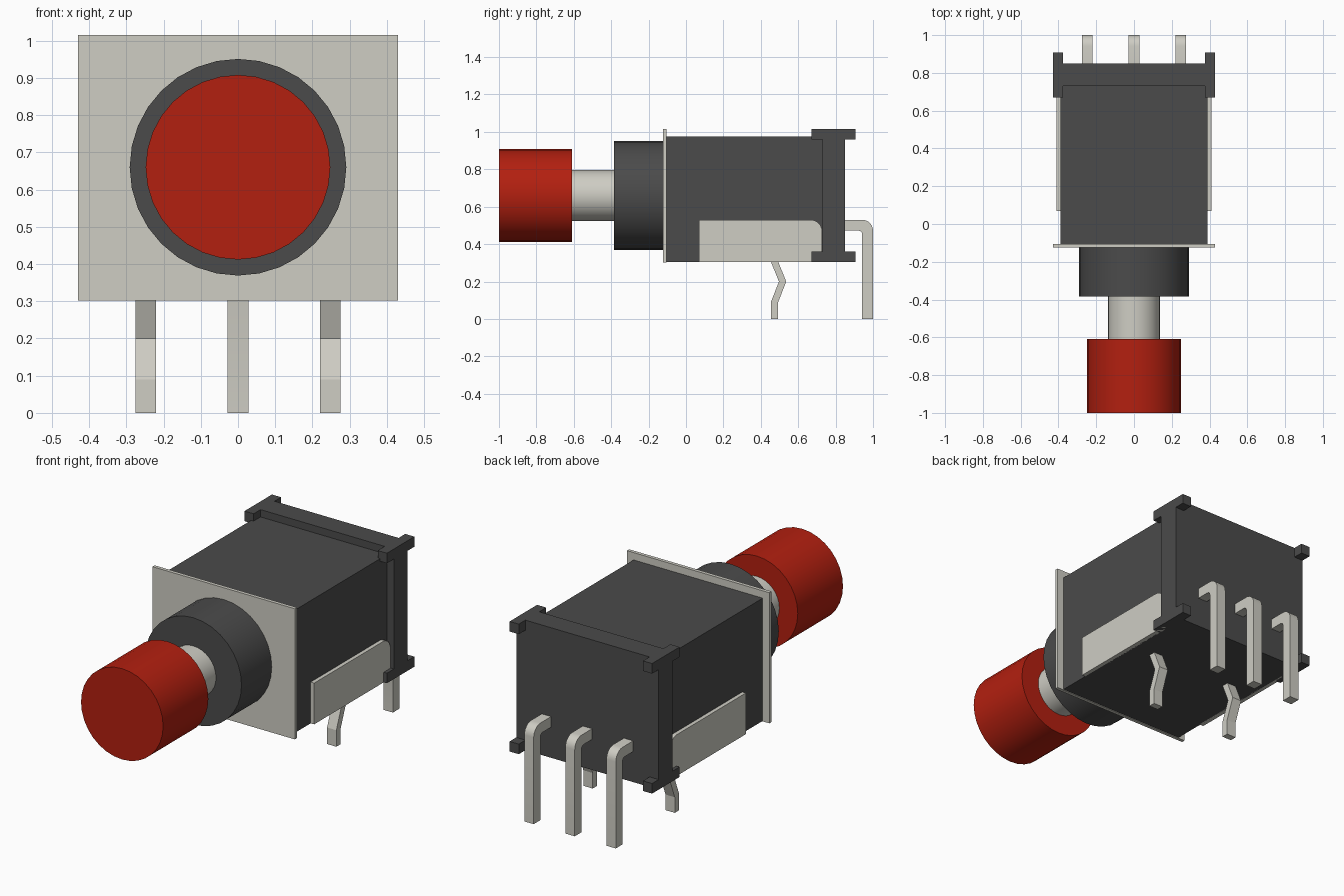
import bpy, bmesh, math
from mathutils import Matrix

cube = bpy.data.objects.get("Cube")
if cube:
    bpy.data.objects.remove(cube, do_unlink=True)


def material(name, rgb):
    m = bpy.data.materials.new(name)
    m.use_nodes = True
    m.diffuse_color = (*rgb, 1)
    m.node_tree.nodes["Principled BSDF"].inputs["Base Color"].default_value = (*rgb, 1)
    return m


metal = material("metal_grey", (0.62, 0.61, 0.55))
dark = material("dark_plastic", (0.07, 0.07, 0.07))
red = material("red_plastic", (0.45, 0.014, 0.005))


def finish(bm, name, mat, smooth=False):
    bmesh.ops.recalc_face_normals(bm, faces=bm.faces)
    mesh = bpy.data.meshes.new(name)
    bm.to_mesh(mesh)
    bm.free()
    mesh.materials.append(mat)
    ob = bpy.data.objects.new(name, mesh)
    bpy.context.collection.objects.link(ob)
    if smooth:
        bpy.ops.object.select_all(action="DESELECT")
        ob.select_set(True)
        bpy.context.view_layer.objects.active = ob
        bpy.ops.object.shade_smooth_by_angle(angle=math.radians(30))
    return ob


def extrude_x(name, profile, x0, x1, mat, smooth=False):
    """Extrude a (y, z) outline from x0 to x1."""
    bm = bmesh.new()
    face = bm.faces.new([bm.verts.new((x0, y, z)) for y, z in profile])
    new = bmesh.ops.extrude_face_region(bm, geom=[face])["geom"]
    verts = [v for v in new if isinstance(v, bmesh.types.BMVert)]
    bmesh.ops.translate(bm, verts=verts, vec=(x1 - x0, 0, 0))
    return finish(bm, name, mat, smooth)


def box(name, x0, x1, y0, y1, z0, z1, mat):
    return extrude_x(name, [(y0, z0), (y1, z0), (y1, z1), (y0, z1)], x0, x1, mat)


def cylinder(name, radius, y0, y1, mat):
    bm = bmesh.new()
    turn = Matrix.Translation((0, (y0 + y1) / 2, AXIS)) @ Matrix.Rotation(math.pi / 2, 4, "X")
    bmesh.ops.create_cone(bm, cap_ends=True, segments=32, radius1=radius,
                          radius2=radius, depth=y1 - y0, matrix=turn)
    return finish(bm, name, mat, True)


def arc(y, z, r, steps=6):
    """Quarter circle from straight up to straight back."""
    return [(y + r * math.sin(a), z + r * math.cos(a))
            for a in (i * math.pi / 2 / steps for i in range(steps + 1))]


AXIS = 0.66      # height of the button axis
BASE, TOP = 0.305, 1.015
HALF = 0.43      # half width of the end plates

# Housing and end plates
box("housing", -0.39, 0.39, -0.106, 0.74, BASE, 0.975, dark)
box("front_plate", -HALF, HALF, -0.124, -0.105, 0.302, TOP, metal)
box("rear_plate", -HALF, HALF, 0.73, 0.85, BASE, TOP, dark)

# Push button
cylinder("collar", 0.291, -0.385, -0.12, dark)
cylinder("plunger", 0.137, -0.62, -0.38, metal)
cylinder("button_cap", 0.248, -1.0, -0.61, red)

for side, s in (("left", 1), ("right", -1)):
    # Corner tabs running past both faces of the rear plate
    for level, z in (("lower", BASE), ("upper", TOP - 0.055)):
        box(f"{side}_{level}_tab", s * 0.375, s * HALF, 0.67, 0.907, z, z + 0.055, dark)
    # Side plate with one rounded corner
    extrude_x(f"{side}_side_plate",
              [(0.07, BASE), (0.07, 0.53)] + arc(0.665, 0.467, 0.063) + [(0.728, BASE)],
              s * 0.385, s * 0.411, metal)
    # Kinked mounting leg
    extrude_x(f"{side}_mounting_leg",
              [(0.452, 0.31), (0.497, 0.2), (0.454, 0.09), (0.454, 0),
               (0.491, 0), (0.491, 0.085), (0.536, 0.2), (0.491, 0.31)],
              s * 0.22, s * 0.276, metal)

# Bent terminal pins
for name, x in (("left", 0.248), ("middle", 0), ("right", -0.248)):
    outline = [(0.84, 0.53)] + arc(0.942, 0.472, 0.058) + [(1.0, 0), (0.942, 0)]
    outline += list(reversed(arc(0.922, 0.452, 0.02, 3))) + [(0.84, 0.472)]
    extrude_x(f"{name}_terminal_pin", outline, x - 0.028, x + 0.028, metal, True)
